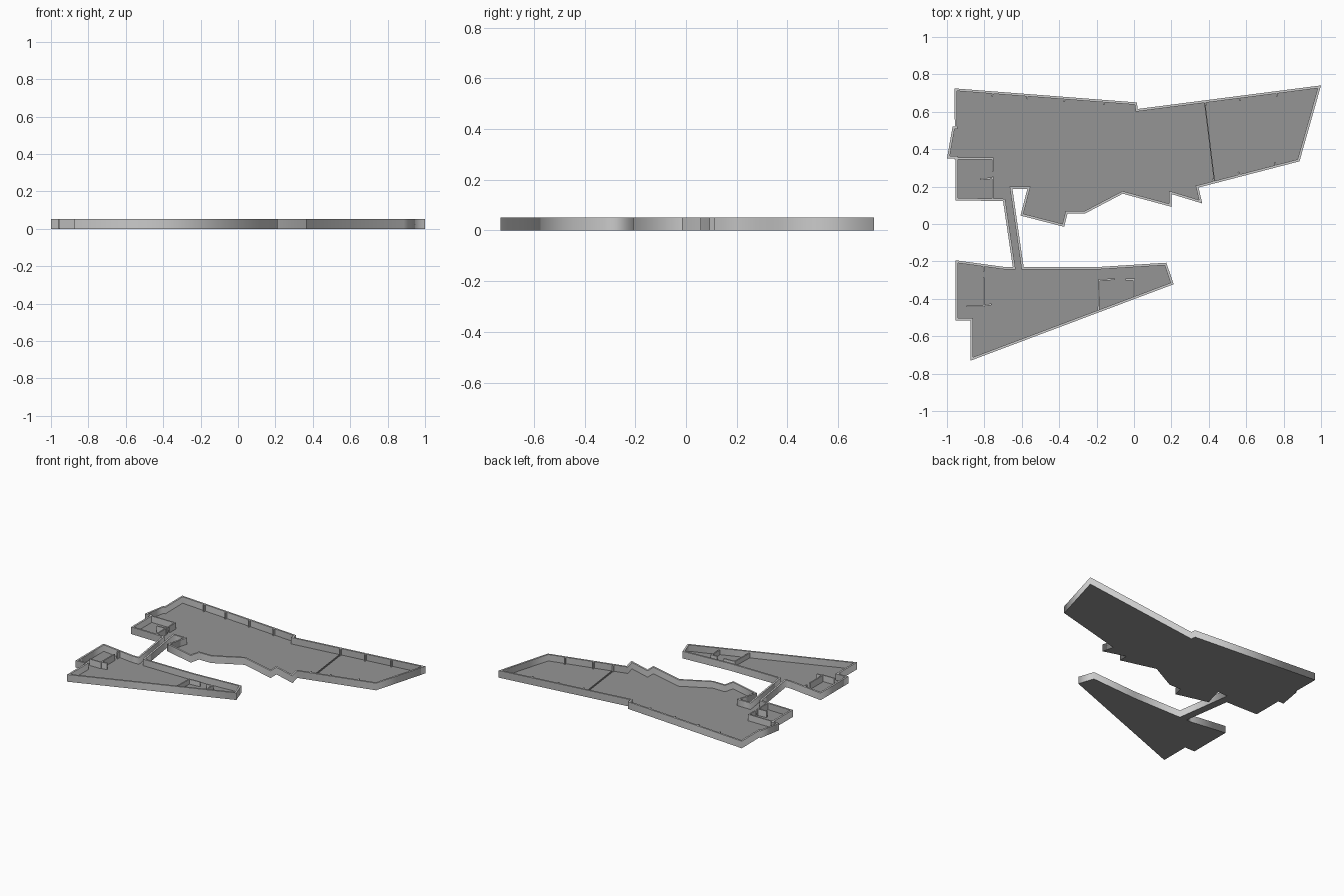
import bpy, bmesh
from mathutils import Vector

if "Cube" in bpy.data.objects:
    bpy.data.objects.remove(bpy.data.objects["Cube"])

H = 0.052       # wall height
FLOOR = 0.005   # floor thickness
T = 0.013       # outer wall thickness

# Outline of both wings and the connecting corridor, clockwise
OUTLINE = [Vector(p) for p in [
    (-0.96, 0.725), (0.015, 0.65), (0.02, 0.615), (1.0, 0.741),
    (0.885, 0.335), (0.345, 0.195), (0.365, 0.11), (0.2, 0.16),
    (0.2, 0.092), (-0.06, 0.162), (-0.26, 0.057), (-0.355, 0.057),
    (-0.373, -0.015), (-0.607, 0.045), (-0.57, 0.188), (-0.65, 0.188),
    (-0.59, -0.23), (-0.195, -0.23), (0.173, -0.207), (0.212, -0.322),
    (-0.875, -0.731), (-0.875, -0.515), (-0.955, -0.515), (-0.955, -0.194),
    (-0.69, -0.23), (-0.648, -0.23), (-0.70, 0.122), (-0.955, 0.127),
    (-0.955, 0.35), (-1.0, 0.35), (-0.97, 0.52), (-0.958, 0.52)]]

floor_grey = bpy.data.materials.new("floor_grey")
floor_grey.diffuse_color = (0.3, 0.3, 0.3, 1)
floor_grey.use_nodes = True
floor_grey.node_tree.nodes["Principled BSDF"].inputs["Base Color"].default_value = floor_grey.diffuse_color


def inset(points, d):
    """Mitred inward offset of a clockwise polygon."""
    result = []
    for i, p in enumerate(points):
        a = (p - points[i - 1]).normalized()
        b = (points[(i + 1) % len(points)] - p).normalized()
        na, nb = Vector((a.y, -a.x)), Vector((b.y, -b.x))
        result.append(p + (na + nb) * (d / (1 + na.dot(nb))))
    return result


def finish(name, bm, materials=()):
    bmesh.ops.recalc_face_normals(bm, faces=bm.faces)
    mesh = bpy.data.meshes.new(name)
    bm.to_mesh(mesh)
    bm.free()
    for m in materials:
        mesh.materials.append(m)
    obj = bpy.data.objects.new(name, mesh)
    bpy.context.collection.objects.link(obj)
    return obj


def add_prism(bm, corners, z0, z1):
    low = [bm.verts.new((x, y, z0)) for x, y in corners]
    top = [bm.verts.new((x, y, z1)) for x, y in corners]
    bm.faces.new(low)
    bm.faces.new(top)
    for i in range(len(low)):
        j = (i + 1) % len(low)
        bm.faces.new((low[i], low[j], top[j], top[i]))


def wall_run(name, paths, height=H, width=0.009, materials=()):
    """Straight wall segments along open paths."""
    bm = bmesh.new()
    for path in paths:
        pts = [Vector(p) for p in path]
        for a, b in zip(pts, pts[1:]):
            d = (b - a).normalized() * width / 2
            n = Vector((-d.y, d.x))
            a, b = a - d, b + d
            add_prism(bm, (a - n, b - n, b + n, a + n), FLOOR * 0.5, height)
    return finish(name, bm, materials)


# Floor tray with its surrounding wall, one closed shell
wall_grey = bpy.data.materials.new("wall_grey")
wall_grey.diffuse_color = (0.8, 0.8, 0.8, 1)
wall_grey.use_nodes = True
wall_grey.node_tree.nodes["Principled BSDF"].inputs["Base Color"].default_value = wall_grey.diffuse_color
bm = bmesh.new()
inner = inset(OUTLINE, T)
rings = [[bm.verts.new((p.x, p.y, z)) for p in pts] for pts, z in
         ((OUTLINE, 0), (OUTLINE, H), (inner, H), (inner, FLOOR))]
for r0, r1 in zip(rings, rings[1:]):
    for i in range(len(r0)):
        j = (i + 1) % len(r0)
        bm.faces.new((r0[i], r0[j], r1[j], r1[i])).smooth = True
caps = [bm.faces.new(rings[0]), bm.faces.new(rings[-1])]
for f in bmesh.ops.triangulate(bm, faces=caps)["faces"]:
    f.material_index = 1
# Shading flows round the wall corners but breaks at rims and floor
for e in bm.edges:
    a, b = e.verts
    e.smooth = abs(a.co.z - b.co.z) > 0.01
finish("floor_and_outer_wall", bm, (wall_grey, floor_grey))

# Room partitions
wall_run("upper_room_partition", [
    [(-0.955, 0.35), (-0.755, 0.35), (-0.755, 0.285)],
    [(-0.755, 0.25), (-0.755, 0.13)],
    [(-0.82, 0.24), (-0.755, 0.245)]])
wall_run("lower_left_room_partition", [
    [(-0.803, -0.29), (-0.803, -0.44), (-0.89, -0.44)],
    [(-0.803, -0.225), (-0.803, -0.25)],
    [(-0.803, -0.435), (-0.765, -0.43)]])
wall_run("lower_right_room_partition", [
    [(-0.19, -0.465), (-0.185, -0.3), (-0.105, -0.295)],
    [(-0.04, -0.297), (0.0, -0.297), (0.0, -0.39)]], height=0.04)

# Low threshold across the right wing
wall_run("wing_threshold", [[(0.378, 0.65), (0.43, 0.23)]],
         height=0.014, width=0.006, materials=[floor_grey])


# Pilasters standing against the long walls
def pilasters(name, a, b, xs):
    a, b = Vector(a), Vector(b)
    d = (b - a).normalized()
    n = Vector((d.y, -d.x))
    paths = []
    for x in xs:
        p = a + (b - a) * ((x - a.x) / (b.x - a.x))
        paths.append([p + n * T * 0.6, p + n * 0.024])
    wall_run(name, paths, width=0.008)


pilasters("back_left_pilasters", OUTLINE[0], OUTLINE[1], (-0.755, -0.57, -0.37, -0.16))
pilasters("back_right_pilasters", OUTLINE[2], OUTLINE[3], (0.38, 0.565, 0.76))
pilasters("front_right_pilasters", OUTLINE[4], OUTLINE[5], (0.76, 0.565, 0.43))
